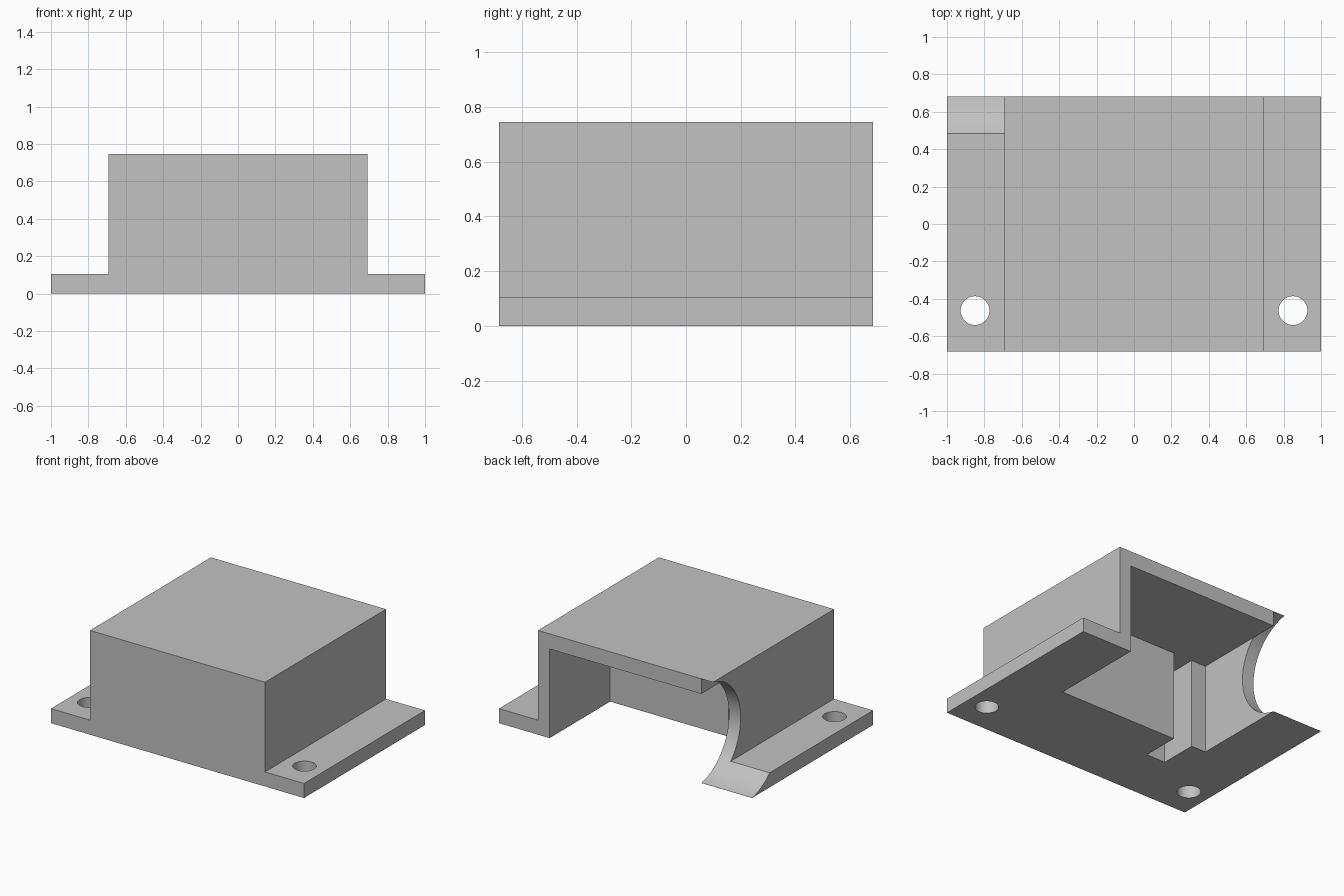
import bpy
import bmesh
import math
from mathutils import Matrix, Vector

cube = bpy.data.objects.get("Cube")
if cube:
    bpy.data.objects.remove(cube, do_unlink=True)

DEPTH = 0.683      # half depth
HEIGHT = 0.745
FLANGE = 0.104     # flange thickness
BODY = 0.692       # half width of the raised body
INNER = 0.6        # half width of the pocket
CEILING = 0.637

grey = bpy.data.materials.new("plain_grey")
grey.use_nodes = True
colour = (0.54, 0.54, 0.54, 1)
grey.diffuse_color = colour
grey.node_tree.nodes["Principled BSDF"].inputs["Base Color"].default_value = colour


def add_object(name, bm):
    bmesh.ops.recalc_face_normals(bm, faces=bm.faces)
    mesh = bpy.data.meshes.new(name)
    bm.to_mesh(mesh)
    bm.free()
    mesh.materials.append(grey)
    obj = bpy.data.objects.new(name, mesh)
    bpy.context.collection.objects.link(obj)
    return obj


def prism(name, outline, start, direction):
    """Extrude a closed outline of 3D points along a direction."""
    bm = bmesh.new()
    face = bm.faces.new([bm.verts.new(Vector(p) + Vector(start)) for p in outline])
    top = bmesh.ops.extrude_face_region(bm, geom=[face])["geom"]
    bmesh.ops.translate(bm, vec=direction,
                        verts=[v for v in top if isinstance(v, bmesh.types.BMVert)])
    return add_object(name, bm)


def cylinder(name, radius, length, centre, sides, rotation=Matrix()):
    bm = bmesh.new()
    bmesh.ops.create_cone(bm, cap_ends=True, segments=sides, radius1=radius,
                          radius2=radius, depth=length,
                          matrix=Matrix.Translation(centre) @ rotation)
    return add_object(name, bm)


# Hat-shaped housing: raised body with a flange on each side
half = [(1, 0), (1, FLANGE), (BODY, FLANGE), (BODY, HEIGHT)]
profile = half + [(-x, z) for x, z in reversed(half)]
housing = prism("housing", [(x, 0, z) for x, z in profile],
                (0, -DEPTH, 0), (0, 2 * DEPTH, 0))

# Pocket open to the back and below, with a narrow slot in its front wall
plan = [(INNER, 0.8), (INNER, 0), (-0.335, 0), (-0.335, -0.27),
        (-0.485, -0.27), (-0.485, 0), (-INNER, 0), (-INNER, 0.8)]
cutters = [prism("pocket_cutter", [(x, y, 0) for x, y in plan],
                 (0, 0, -0.2), (0, 0, CEILING + 0.2))]

# Round scoop through one side wall and flange at the back
cutters.append(cylinder("scoop_cutter", 0.378, 0.6, (-INNER - 0.3, 0.75, HEIGHT / 2),
                        128, Matrix.Rotation(math.pi / 2, 4, "Y")))

# Screw holes in the flanges
for side, label in ((1, "left"), (-1, "right")):
    cutters.append(cylinder(label + "_hole_cutter", 0.077, 0.5,
                            (side * 0.85, -0.463, 0), 48))

for cutter in cutters:
    mod = housing.modifiers.new(cutter.name, "BOOLEAN")
    mod.object = cutter
    mod.operation = "DIFFERENCE"
    mod.solver = "EXACT"

# Apply the cuts and remove the cutters
bpy.context.view_layer.objects.active = housing
housing.select_set(True)
for mod in list(housing.modifiers):
    bpy.ops.object.modifier_apply(modifier=mod.name)
for cutter in cutters:
    bpy.data.objects.remove(cutter, do_unlink=True)

bpy.ops.object.shade_smooth_by_angle(angle=math.radians(25))
